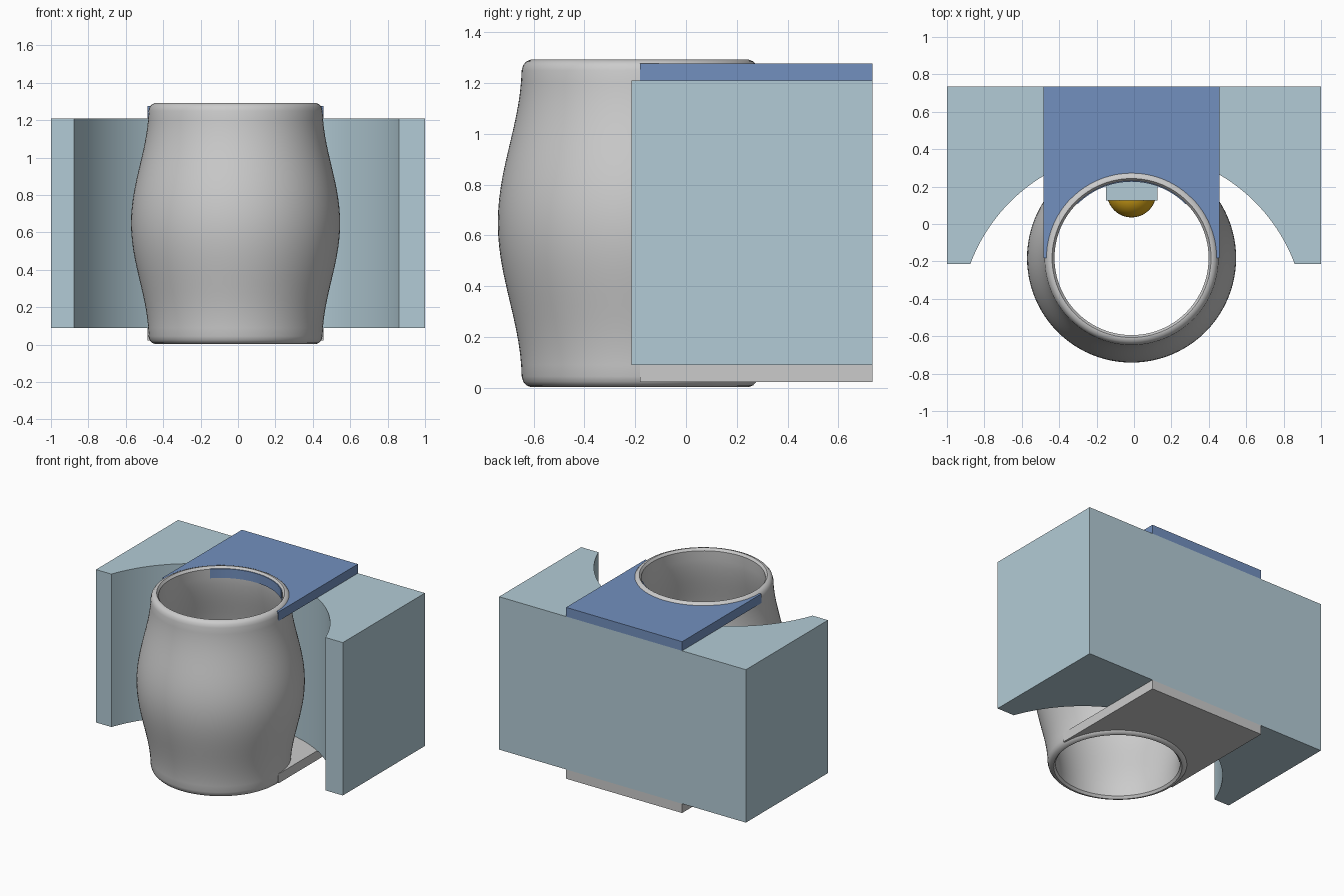
import bpy, bmesh
from math import sin, cos, pi, radians, asin

if "Cube" in bpy.data.objects:
    bpy.data.objects.remove(bpy.data.objects["Cube"])

CX, CY = -0.013, -0.182      # barrel axis


def material(name, color):
    m = bpy.data.materials.new(name)
    m.diffuse_color = (*color, 1)
    m.use_nodes = True
    m.node_tree.nodes["Principled BSDF"].inputs["Base Color"].default_value = m.diffuse_color
    return m


def finish(name, bm, mat=None, smooth=False):
    bmesh.ops.recalc_face_normals(bm, faces=bm.faces)
    me = bpy.data.meshes.new(name)
    bm.to_mesh(me)
    bm.free()
    ob = bpy.data.objects.new(name, me)
    bpy.context.collection.objects.link(ob)
    if mat:
        me.materials.append(mat)
    if smooth:
        bpy.ops.object.select_all(action='DESELECT')
        ob.select_set(True)
        bpy.context.view_layer.objects.active = ob
        bpy.ops.object.shade_smooth_by_angle(angle=radians(35))
    return ob


def prism(name, outline, z0, z1, mat=None, smooth=False):
    bm = bmesh.new()
    face = bm.faces.new([bm.verts.new((x, y, z0)) for x, y in outline])
    up = bmesh.ops.extrude_face_region(bm, geom=[face])['geom']
    bmesh.ops.translate(bm, vec=(0, 0, z1 - z0),
                        verts=[v for v in up if isinstance(v, bmesh.types.BMVert)])
    return finish(name, bm, mat, smooth)


def arc(cx, cy, r, a0, a1, n):
    return [(cx + r * cos(a0 + (a1 - a0) * i / n), cy + r * sin(a0 + (a1 - a0) * i / n))
            for i in range(n + 1)]


pale = material("pale_blue", (0.45, 0.60, 0.67))
blue = material("blue", (0.17, 0.28, 0.52))
gold = material("gold", (0.72, 0.40, 0.01))

# block with a wide concave front
front, back = -0.215, 0.735
R, ay = 0.925, -0.536
a = asin((front - ay) / R)
prism("block", [(-1, front), (-1, back), (1, back), (1, front)]
      + arc(CX + 0.005, ay, R, a, pi - a, 64), 0.09, 1.21, pale, True)

# top and bottom plates hugging the barrel rims, inner lip over the back quarter
q = pi / 4
collar = (arc(CX, CY, 0.455, 0, q, 12) + arc(CX, CY, 0.408, q, 3 * q, 24)
          + arc(CX, CY, 0.455, 3 * q, pi, 12))
plate = [(CX - 0.47, CY), (CX - 0.47, back), (CX + 0.47, back), (CX + 0.47, CY)] + collar
prism("top_plate", plate, 1.21, 1.277, blue, True)
prism("bottom_plate", plate, 0.022, 0.09, None, True)

# hollow barrel: lathe of a closed wall profile
H, mid = 1.295, 0.65


def bulge(z):
    return 0.5 + 0.5 * cos(pi * (z - mid) / 0.62)


zs = [0.09 + 1.115 * i / 24 for i in range(25)]
rim = [(0.43, 0.003), (0.447, 0.01), (0.459, 0.024), (0.465, 0.045)]
outer = rim + [(0.465 + 0.094 * bulge(z), z) for z in zs] + [(r, H - z) for r, z in reversed(rim)]
inner = ([(0.425, H - 0.003), (0.412, H - 0.02)]
         + [(0.412 + 0.107 * bulge(z), z) for z in reversed(zs)]
         + [(0.412, 0.02), (0.425, 0.003)])
profile = outer + inner
N = 96
bm = bmesh.new()
rings = [[bm.verts.new((CX + r * cos(2 * pi * i / N), CY + r * sin(2 * pi * i / N), z))
          for i in range(N)] for r, z in profile]
for k, ring in enumerate(rings):
    nxt = rings[(k + 1) % len(rings)]
    for i in range(N):
        j = (i + 1) % N
        bm.faces.new((ring[i], ring[j], nxt[j], nxt[i]))
finish("barrel", bm, None, True)

# tongue reaching from the block into the barrel
t = 0.138
prism("tongue", [(CX - t, 0.125), (CX + t, 0.125), (CX + t, 0.45), (CX - t, 0.45)],
      mid - t, mid + t, pale)

# domed button on the tongue's tip
bm = bmesh.new()
bmesh.ops.create_uvsphere(bm, u_segments=40, v_segments=20, radius=0.132)
bmesh.ops.translate(bm, vec=(CX, 0.167, mid), verts=bm.verts)
finish("button", bm, gold, True)
